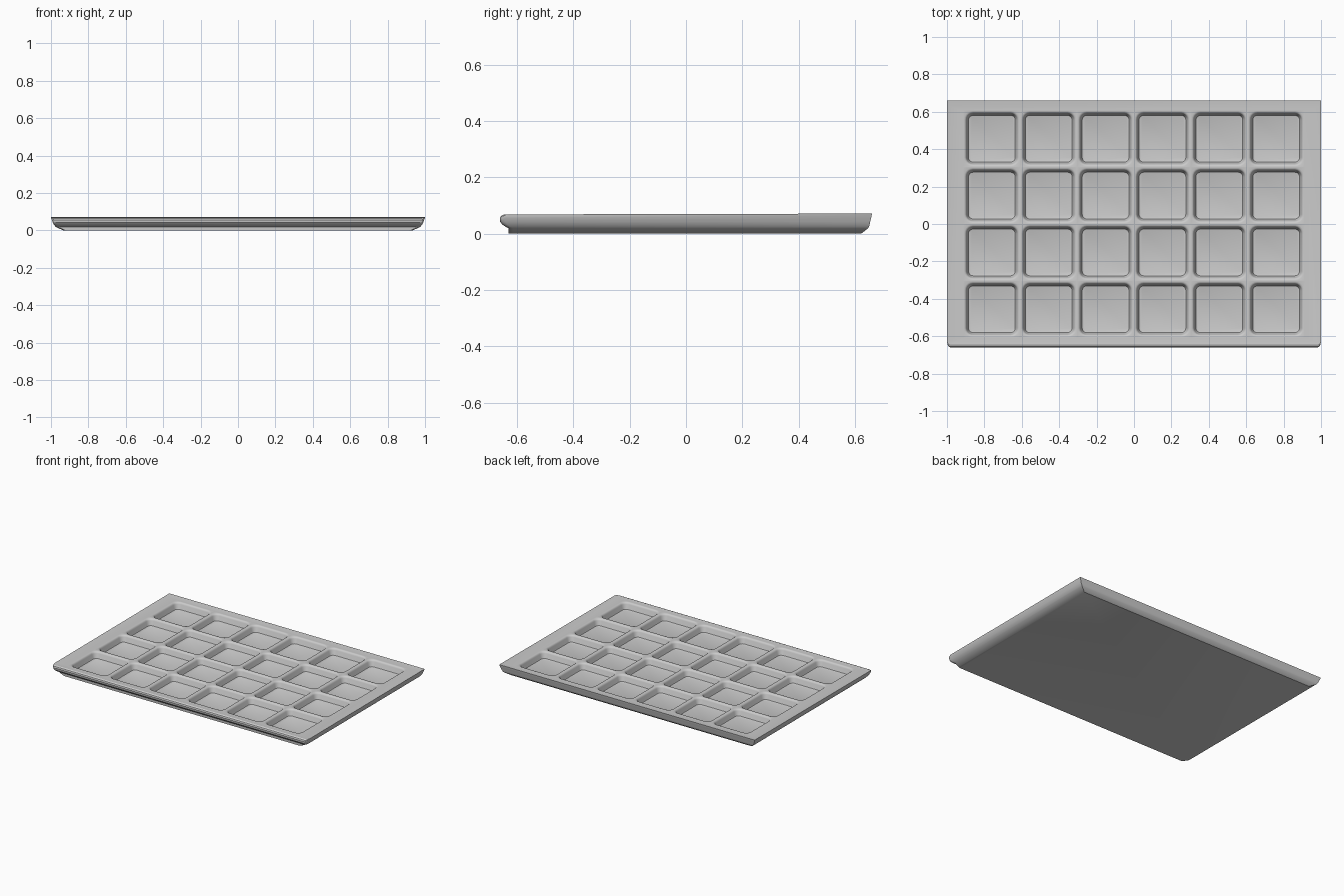
import bpy, bmesh, math

if "Cube" in bpy.data.objects:
    bpy.data.objects.remove(bpy.data.objects["Cube"])

TOP, FLOOR = 0.067, 0.022
PITCH = 0.304
COLS, ROWS = 6, 4

bm = bmesh.new()


def add_loop(points):
    return [bm.verts.new(p) for p in points]


def bridge(a, b):
    n = len(a)
    for i in range(n):
        j = (i + 1) % n
        bm.faces.new((a[i], a[j], b[j], b[i]))


def rounded_square(cx, cy, half, radius, z, seg=5):
    pts = []
    for k, (sx, sy) in enumerate(((1, 1), (-1, 1), (-1, -1), (1, -1))):
        for i in range(seg + 1):
            a = math.radians(90 * k + 90 * i / seg)
            pts.append((cx + sx * (half - radius) + radius * math.cos(a),
                        cy + sy * (half - radius) + radius * math.sin(a), z))
    return pts


def outline(hx, front, back, z, zb=None, r=0.018, seg=3):
    # rectangle with sharp back corners and rounded front corners
    zb = z if zb is None else zb
    pts = [(hx, back, zb), (-hx, back, zb)]
    for sx, start in ((-1, 180), (1, 270)):
        for i in range(seg + 1):
            a = math.radians(start + 90 * i / seg)
            pts.append((sx * (hx - r) + r * math.cos(a),
                        -front + r + r * math.sin(a), z))
    return pts


# outer shell: half width, front, back, height, with a rolled front lip
levels = [(0.935, 0.630, 0.622, 0.0), (0.975, 0.631, 0.647, 0.019),
          (0.980, 0.642, 0.650, 0.025), (0.985, 0.652, 0.652, 0.032),
          (0.990, 0.660, 0.654, 0.042), (0.995, 0.661, 0.657, 0.055),
          (0.998, 0.656, 0.659, 0.063)]
loops = [add_loop(outline(*l)) for l in levels]
loops.append(add_loop(outline(1.0, 0.645, 0.660, 0.068, 0.071)))
for a, b in zip(loops, loops[1:]):
    bridge(a, b)
bm.faces.new(loops[0][::-1])

# flat border around the grid of cells
hx, hy = COLS * PITCH / 2, ROWS * PITCH / 2
inset = add_loop(outline(0.985, 0.638, 0.625, TOP))
bridge(loops[-1], inset)
inner = add_loop([(hx, hy, TOP), (-hx, hy, TOP), (-hx, -hy, TOP), (hx, -hy, TOP)])
bm.faces.new((inset[0], inset[1], inner[1], inner[0]))
bm.faces.new([inset[1]] + inset[2:6] + [inner[2], inner[1]])
bm.faces.new((inset[5], inset[6], inner[3], inner[2]))
bm.faces.new(inset[6:10] + [inset[0], inner[0], inner[3]])

# square pockets: half size, corner radius, height
rings = [(0.148, 0.045, TOP), (0.142, 0.041, TOP - 0.002), (0.138, 0.038, TOP - 0.006),
         (0.135, 0.035, TOP - 0.012), (0.128, 0.028, FLOOR + 0.008),
         (0.125, 0.025, FLOOR + 0.002), (0.120, 0.020, FLOOR)]
SEG = 5
for c in range(COLS):
    for r in range(ROWS):
        cx, cy = (c - (COLS - 1) / 2) * PITCH, (r - (ROWS - 1) / 2) * PITCH
        h = PITCH / 2
        corner = add_loop([(cx + sx * h, cy + sy * h, TOP)
                           for sx, sy in ((1, 1), (-1, 1), (-1, -1), (1, -1))])
        pocket = [add_loop(rounded_square(cx, cy, *g, seg=SEG)) for g in rings]
        rim = pocket[0]
        for k in range(4):
            s = k * (SEG + 1)
            for i in range(SEG):
                bm.faces.new((corner[k], rim[s + i + 1], rim[s + i]))
            nxt = (s + SEG + 1) % len(rim)
            bm.faces.new((corner[k], corner[(k + 1) % 4], rim[nxt], rim[s + SEG]))
        for a, b in zip(pocket, pocket[1:]):
            bridge(a, b)
        bm.faces.new(pocket[-1])

bmesh.ops.remove_doubles(bm, verts=bm.verts[:], dist=1e-5)
bmesh.ops.recalc_face_normals(bm, faces=bm.faces[:])
# make the pocket floors face upward
floors = [f for f in bm.faces if abs(f.calc_center_median().z - FLOOR) < 1e-4
          and abs(f.normal.z) > 0.99]
if floors and floors[0].normal.z < 0:
    bmesh.ops.reverse_faces(bm, faces=bm.faces[:])

mesh = bpy.data.meshes.new("compartment_tray")
bm.to_mesh(mesh)
bm.free()
tray = bpy.data.objects.new("compartment_tray", mesh)
bpy.context.collection.objects.link(tray)
bpy.context.view_layer.objects.active = tray
tray.select_set(True)
bpy.ops.object.shade_smooth_by_angle(angle=math.radians(30))
